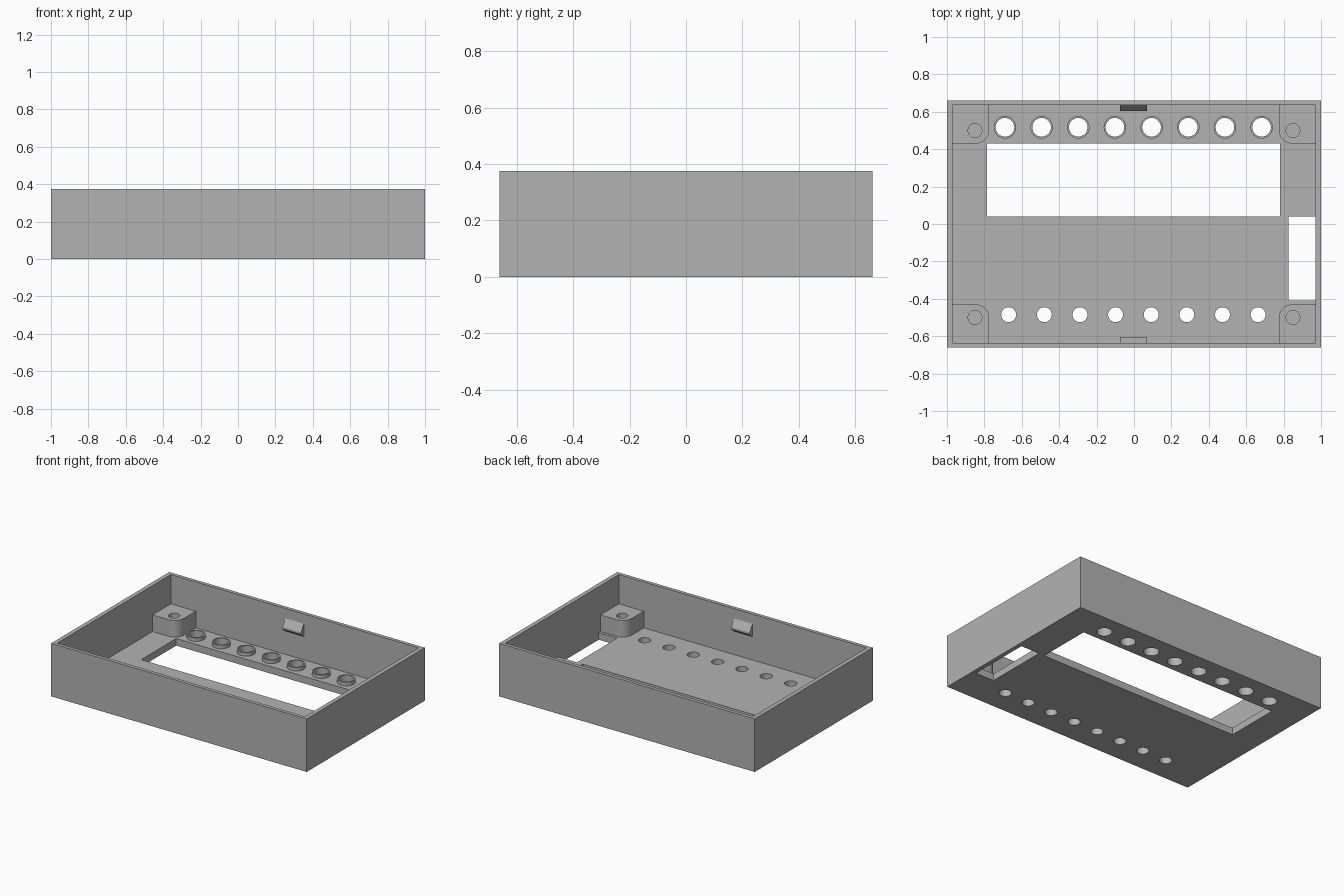
import bpy, bmesh
from math import cos, sin, pi

if "Cube" in bpy.data.objects:
    bpy.data.objects.remove(bpy.data.objects["Cube"])

gray = bpy.data.materials.new("plain gray")
gray.use_nodes = True
GRAY = (0.45, 0.45, 0.45, 1)
gray.diffuse_color = GRAY
gray.node_tree.nodes["Principled BSDF"].inputs["Base Color"].default_value = GRAY

FLOOR, TOP = 0.05, 0.375
IN_X, IN_Y = 0.97, 0.635


def extrude(bm, points, z0, z1):
    """Add a closed prism over an outline in the ground plane."""
    face = bm.faces.new([bm.verts.new((x, y, z0)) for x, y in points])
    up = bmesh.ops.extrude_face_region(bm, geom=[face])["geom"]
    for v in up:
        if isinstance(v, bmesh.types.BMVert):
            v.co.z = z1


def rect(x0, x1, y0, y1):
    return [(x0, y0), (x1, y0), (x1, y1), (x0, y1)]


def circle(x, y, r, n=32):
    return [(x + r * cos(2 * pi * i / n), y + r * sin(2 * pi * i / n)) for i in range(n)]


def make(name, prisms):
    bm = bmesh.new()
    for points, z0, z1 in prisms:
        extrude(bm, points, z0, z1)
    bmesh.ops.recalc_face_normals(bm, faces=bm.faces)
    mesh = bpy.data.meshes.new(name)
    bm.to_mesh(mesh)
    bm.free()
    mesh.materials.append(gray)
    obj = bpy.data.objects.new(name, mesh)
    bpy.context.collection.objects.link(obj)
    return obj


def cut(obj, prisms):
    """Subtract prisms from an object and drop the cutter."""
    cutter = make("cutter", prisms)
    cutter.hide_render = True
    mod = obj.modifiers.new("cut", "BOOLEAN")
    mod.operation, mod.solver, mod.object = "DIFFERENCE", "EXACT", cutter
    bpy.context.view_layer.objects.active = obj
    bpy.ops.object.modifier_apply(modifier=mod.name)
    bpy.data.objects.remove(cutter)


def smooth(obj):
    bpy.ops.object.select_all(action="DESELECT")
    obj.select_set(True)
    bpy.context.view_layer.objects.active = obj
    bpy.ops.object.shade_smooth_by_angle()


big_holes = [(-0.69 + 0.196 * i, 0.517) for i in range(8)]
small_holes = [(-0.67 + 0.1905 * i, -0.485) for i in range(8)]

# Open tray with a display window, a side slot and two rows of holes
tray = make("tray", [(rect(-1, 1, -0.66, 0.66), 0, TOP)])
cut(tray, [(rect(-IN_X, IN_X, -IN_Y, IN_Y), FLOOR, TOP + 0.1)])
cut(tray, [(rect(-0.785, 0.78, 0.04, 0.43), -0.1, 0.1),
           (rect(0.825, IN_X, -0.41, 0.04), -0.1, FLOOR + 0.01)]
    + [(circle(x, y, 0.05), -0.1, 0.1) for x, y in big_holes]
    + [(circle(x, y, 0.04), -0.1, 0.1) for x, y in small_holes])
smooth(tray)

# Raised collars around the large holes
for i, (x, y) in enumerate(big_holes):
    collar = make(f"collar_{i + 1}", [(circle(x, y, 0.06), FLOOR, 0.075)])
    cut(collar, [(circle(x, y, 0.05), 0, 0.1)])
    smooth(collar)

# Corner screw posts with one rounded inner corner and a blind hole
for sx, side in ((-1, "right"), (1, "left")):
    for sy, end in ((-1, "front"), (1, "back")):
        r, px, py = 0.07, 0.775, 0.43
        arc = [(px + r - r * cos(a), py + r - r * sin(a))
               for a in (pi / 2 * i / 8 for i in range(9))]
        outline = [(px, IN_Y)] + arc + [(IN_X, py), (IN_X, IN_Y)]
        post = make(f"{end}_{side}_post",
                    [([(sx * x, sy * y) for x, y in outline], FLOOR, 0.168)])
        cut(post, [(circle(sx * 0.85, sy * 0.5, 0.037), FLOOR + 0.01, 0.3)])
        smooth(post)

# Wedge-shaped snap catches on the long walls
profile = [(IN_Y, 0.305), (0.605, 0.255), (0.605, 0.24), (IN_Y, 0.215)]
for sy, end in ((-1, "front"), (1, "back")):
    catch = make(f"{end}_catch", [(profile, -0.075, 0.07)])
    for v in catch.data.vertices:
        y, z, x = v.co
        v.co = (x, sy * y, z)
    if sy < 0:
        catch.data.flip_normals()
